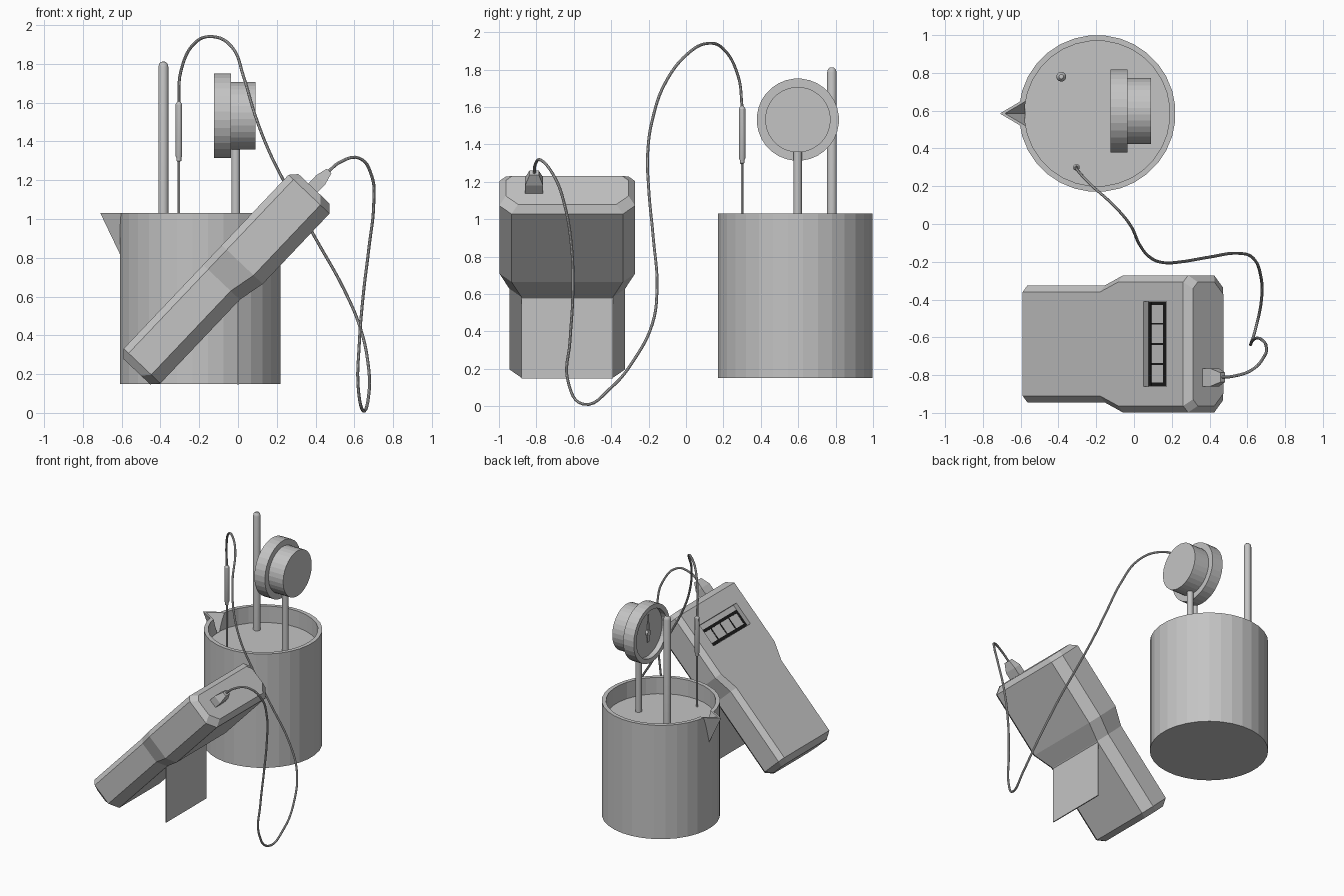
import bpy, bmesh, math
from mathutils import Vector, Matrix

if "Cube" in bpy.data.objects:
    bpy.data.objects.remove(bpy.data.objects["Cube"])


def material(name, v):
    m = bpy.data.materials.new(name)
    m.diffuse_color = (v, v, v, 1)
    m.use_nodes = True
    m.node_tree.nodes["Principled BSDF"].inputs["Base Color"].default_value = m.diffuse_color
    return m


GREY = material("plain grey", 0.55)
DARK = material("display black", 0.01)


def finish(name, bm, mat=GREY, smooth=False):
    bmesh.ops.remove_doubles(bm, verts=bm.verts, dist=1e-5)
    bmesh.ops.recalc_face_normals(bm, faces=bm.faces)
    me = bpy.data.meshes.new(name)
    bm.to_mesh(me)
    bm.free()
    me.materials.append(mat)
    ob = bpy.data.objects.new(name, me)
    bpy.context.collection.objects.link(ob)
    if smooth:
        bpy.ops.object.select_all(action='DESELECT')
        ob.select_set(True)
        bpy.context.view_layer.objects.active = ob
        bpy.ops.object.shade_smooth_by_angle()
    return ob


def loft(name, rings, mat=GREY, smooth=False):
    """Closed skin through rings of equal point count, capped at both ends."""
    bm = bmesh.new()
    vs = [[bm.verts.new(p) for p in r] for r in rings]
    n = len(rings[0])
    for a, b in zip(vs, vs[1:]):
        for i in range(n):
            j = (i + 1) % n
            bm.faces.new((a[i], a[j], b[j], b[i]))
    bm.faces.new(vs[0])
    bm.faces.new(vs[-1])
    return finish(name, bm, mat, smooth)


def lathe(name, profile, origin, sides=32, axis='Z', smooth=False):
    """Turn (radius, height) points around the z or x axis."""
    rings = []
    for r, h in profile:
        ring = []
        for i in range(sides):
            a = 2 * math.pi * (i + 0.5) / sides
            c, s = r * math.cos(a), r * math.sin(a)
            ring.append(Vector(origin) + Vector((c, s, h) if axis == 'Z' else (h, c, s)))
        rings.append(ring)
    return loft(name, rings, smooth=smooth)


def solid(name, points):
    bm = bmesh.new()
    for p in points:
        bm.verts.new(p)
    bmesh.ops.convex_hull(bm, input=bm.verts)
    return finish(name, bm)


def boolean(ob, tool, op):
    tool.hide_render = True
    m = ob.modifiers.new(op, 'BOOLEAN')
    m.object, m.operation, m.solver = tool, op, 'EXACT'
    bpy.context.view_layer.objects.active = ob
    bpy.ops.object.modifier_apply(modifier=m.name)
    bpy.data.objects.remove(tool)


# Beaker with a pouring spout
CX, CY, RIM, LIQ = -0.195, 0.585, 1.03, 0.90
beaker = lathe("beaker", [(0.415, 0.15), (0.415, RIM)], (CX, CY, 0))
boolean(beaker, solid("spout", [(-0.71, CY, RIM), (-0.575, CY + 0.08, RIM),
                                (-0.575, CY - 0.08, RIM), (-0.6, CY, 0.80)]), 'UNION')
boolean(beaker, lathe("cavity", [(0.385, LIQ), (0.385, 1.2)], (CX, CY, 0)), 'DIFFERENCE')
boolean(beaker, solid("spout_channel", [(-0.69, CY, 1.04), (-0.56, CY + 0.077, 1.04),
                                        (-0.56, CY - 0.077, 1.04), (-0.57, CY, 0.85)]), 'DIFFERENCE')
lathe("liquid_surface", [(0.384, LIQ - 0.02), (0.384, LIQ + 0.003)], (CX, CY, 0))

# Stirring rod with rounded tip
lathe("stirring_rod", [(0.026, LIQ - 0.01), (0.026, 1.785), (0.022, 1.80), (0.012, 1.81), (0, 1.812)],
      (-0.385, 0.78, 0), 16, smooth=True)

# Dial thermometer: stepped case, recessed face, pointer and stem
DY, DZ = 0.598, 1.532
lathe("dial_case", [(0, -0.085), (0.185, -0.085), (0.185, -0.125), (0.22, -0.125), (0.22, -0.035),
                    (0.175, -0.035), (0.175, 0.09), (0, 0.09)], (0, DY, DZ), 32, 'X')
lathe("dial_hub", [(0.022, -0.105), (0.022, -0.08)], (0, DY, DZ), 12, 'X')
needle = [(x, y, z) for x in (-0.1, -0.092) for y, z in
          ((-0.012, -0.07), (0.012, -0.07), (0.014, 0), (-0.014, 0), (0, 0.14))]
solid("dial_pointer", [Vector((0, DY, DZ)) + Vector(p) for p in needle])
lathe("dial_stem", [(0.023, LIQ - 0.01), (0.023, 1.40)], (-0.012, 0.597, 0), 16, smooth=True)

# Wired probe: needle and handle
lathe("probe", [(0.007, LIQ - 0.01), (0.007, 1.295), (0.013, 1.30), (0.013, 1.315), (0.018, 1.325),
                (0.018, 1.59), (0.009, 1.605)], (-0.305, 0.30, 0), 12, smooth=True)

# Meter frame: u runs up the body, n points out of its upper face
ANG, MY = math.radians(46.5), -0.635
CA, SA = math.cos(ANG), math.sin(ANG)


def P(u, y, n):
    return Vector((u * CA - n * SA, y, u * SA + n * CA))


def meter_box(name, u0, u1, y0, y1, n0, n1, mat=GREY):
    rings = [[P(u, y0, n0), P(u, y1, n0), P(u, y1, n1), P(u, y0, n1)] for u in (u0, u1)]
    return loft(name, rings, mat)


def section(u, w, lo, hi, inset=0.0):
    w, lo, hi = w - inset, lo + inset, hi - inset
    t, b = 0.035, 0.065
    half = [(w - b, lo), (w, lo + b), (w, hi - t), (w - t, hi)]
    pts = half + [(-y, n) for y, n in reversed(half)]
    return [P(u, MY + y, n) for y, n in pts]


# Meter body with chamfered edges and a wider head
body = loft("meter_body", [
    section(-0.205, 0.31, 0.395, 0.656, 0.035), section(-0.165, 0.31, 0.395, 0.656),
    section(0.43, 0.31, 0.395, 0.656), section(0.57, 0.363, 0.365, 0.656),
    section(1.07, 0.363, 0.365, 0.656), section(1.108, 0.363, 0.365, 0.656, 0.035)])
boolean(body, meter_box("display_recess", 0.765, 0.94, -0.86, -0.41, 0.621, 0.75), 'DIFFERENCE')

# Display segments: two long bars and five dividers
for k, u in enumerate((0.768, 0.88)):
    meter_box(f"display_bar_{k}", u, u + 0.022, -0.855, -0.415, 0.619, 0.624, DARK)
for k in range(5):
    y, h = MY + (k - 2) * 0.107, 0.009 if k in (0, 4) else 0.005
    meter_box(f"display_divider_{k}", 0.768, 0.902, y - h, y + h, 0.619, 0.623, DARK)

# Kickstand behind the meter
solid("kickstand", [(x, y, z) for x in (-0.004, 0.004) for y in (-0.88, -0.39) for z in (0.147, 0.59)])

# Cable plug on the upper end
loft("cable_plug", [[P(u, -0.812 + sy * w, 0.518 + sn * h) for sy, sn in
                     ((-1, -1), (1, -1), (1, 1), (-1, 1))]
                    for u, w, h in ((1.10, 0.048, 0.033), (1.165, 0.048, 0.033), (1.228, 0.025, 0.017))])

# Cable from the probe to the plug
path = [(-0.305, 0.30, 1.60), (-0.295, 0.28, 1.76), (-0.22, 0.2, 1.91), (-0.13, 0.12, 1.94),
        (-0.03, 0.01, 1.885), (0.03, -0.11, 1.73), (0.09, -0.18, 1.53), (0.16, -0.205, 1.35),
        (0.25, -0.2, 1.17), (0.4, -0.175, 0.9), (0.55, -0.155, 0.63), (0.63, -0.18, 0.44),
        (0.67, -0.27, 0.26), (0.675, -0.40, 0.1), (0.645, -0.55, 0.011), (0.62, -0.63, 0.13),
        (0.625, -0.62, 0.35), (0.645, -0.605, 0.6), (0.675, -0.612, 0.85), (0.70, -0.65, 1.08),
        (0.69, -0.70, 1.22), (0.62, -0.775, 1.315), (0.53, -0.805, 1.295), (0.46, -0.812, 1.24)]
cu = bpy.data.curves.new("cable", 'CURVE')
cu.dimensions, cu.bevel_depth, cu.bevel_resolution, cu.resolution_u = '3D', 0.008, 2, 6
cu.use_fill_caps = True
sp = cu.splines.new('BEZIER')
sp.bezier_points.add(len(path) - 1)
for bp, co in zip(sp.bezier_points, path):
    bp.co = co
    bp.handle_left_type = bp.handle_right_type = 'AUTO'
cu.materials.append(GREY)
cable = bpy.data.objects.new("cable", cu)
bpy.context.collection.objects.link(cable)
bpy.ops.object.select_all(action='DESELECT')
cable.select_set(True)
bpy.context.view_layer.objects.active = cable
bpy.ops.object.convert(target='MESH')
bpy.ops.object.shade_smooth_by_angle()
